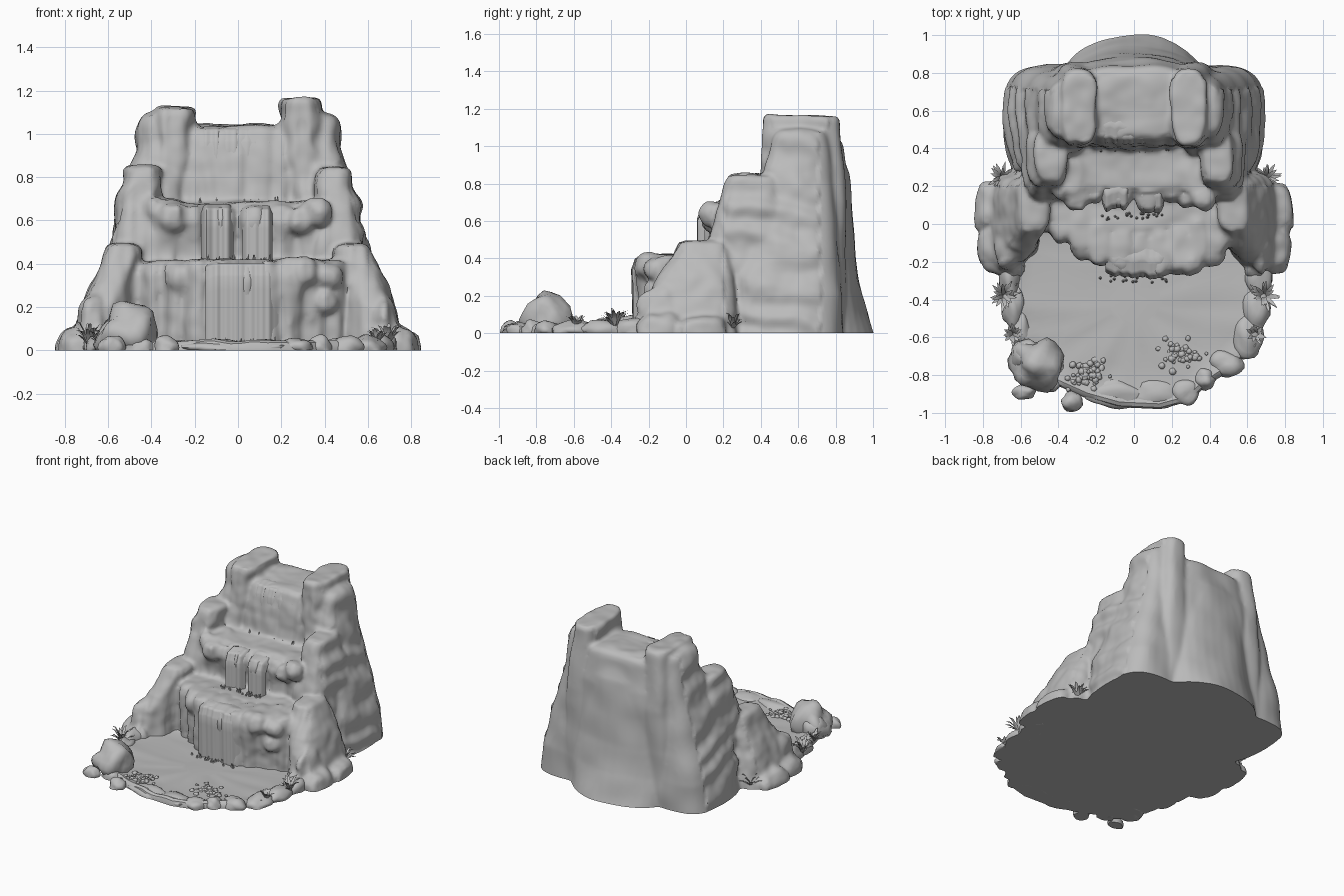
import bpy, bmesh, math, random
from mathutils import Vector, noise

if "Cube" in bpy.data.objects:
    bpy.data.objects.remove(bpy.data.objects["Cube"])

random.seed(4)
stone = bpy.data.materials.new("stone grey")
stone.diffuse_color = (0.5, 0.5, 0.5, 1)
stone.use_nodes = True
stone.node_tree.nodes["Principled BSDF"].inputs["Base Color"].default_value = stone.diffuse_color


def finish(bm, name, angle=40):
    bmesh.ops.recalc_face_normals(bm, faces=bm.faces)
    me = bpy.data.meshes.new(name)
    bm.to_mesh(me)
    bm.free()
    ob = bpy.data.objects.new(name, me)
    bpy.context.collection.objects.link(ob)
    me.materials.append(stone)
    bpy.ops.object.select_all(action='DESELECT')
    ob.select_set(True)
    bpy.context.view_layer.objects.active = ob
    bpy.ops.object.shade_smooth_by_angle(angle=math.radians(angle))
    return ob


def column(bm, keys, flip=1, r=0.04, power=3.0, n=32):
    """Closed loft through rings (z, cx, cy, rx, ry) with a rounded top."""
    z, cx, cy, rx, ry = keys[-1]
    keys = list(keys[:-1]) + [(z - r, cx, cy, rx, ry),
                              (z - r * .3, cx, cy, rx - r * .3, ry - r * .3),
                              (z, cx, cy, rx - r, ry - r)]
    rings = []
    for z, cx, cy, rx, ry in keys:
        ring = []
        for i in range(n):
            a = math.tau * i / n
            c, s = math.cos(a), math.sin(a)
            px = math.copysign(abs(c) ** (2 / power), c) * rx
            py = math.copysign(abs(s) ** (2 / power), s) * ry
            ring.append(bm.verts.new((flip * (cx + px), cy + py, z)))
        rings.append(ring)
    for lo, hi in zip(rings, rings[1:]):
        for i in range(n):
            j = (i + 1) % n
            bm.faces.new((lo[i], lo[j], hi[j], hi[i]))
    bm.faces.new(rings[0][::-1])
    bm.faces.new(rings[-1])


def blob(bm, c, r, rough=0.18, sub=3):
    """Lumpy stone."""
    seed = Vector((random.random(), random.random(), random.random())) * 20
    for v in bmesh.ops.create_icosphere(bm, subdivisions=sub, radius=1)["verts"]:
        k = 1 + rough * noise.noise(v.co * 1.4 + seed)
        v.co = Vector([c[i] + v.co[i] * r[i] * k for i in range(3)])


# Cliff: tiers, pillars and side rocks merged into one mass
B = -0.06
bm = bmesh.new()
column(bm, [(B, 0, .60, .45, .28), (.4, 0, .62, .42, .25), (.8, 0, .635, .40, .235),
            (1.035, 0, .64, .36, .20)], power=3)
column(bm, [(B, 0, .72, .40, .30), (.06, 0, .72, .39, .265), (.2, 0, .72, .38, .225), (.4, 0, .72, .37, .19),
            (.85, 0, .71, .34, .165), (1.04, 0, .68, .30, .15)], power=2)
column(bm, [(B, 0, .35, .54, .24), (.45, 0, .36, .48, .21), (.685, 0, .36, .42, .20)])
column(bm, [(B, 0, .20, .64, .28), (.25, 0, .20, .60, .27), (.41, 0, .20, .56, .26)])
# twin pillars beside the top fall
column(bm, [(B, -.33, .62, .14, .22), (.7, -.32, .63, .115, .23), (1.0, -.30, .62, .10, .21),
            (1.125, -.29, .62, .10, .20)], r=.03)
column(bm, [(B, .33, .62, .14, .22), (.7, .32, .63, .115, .23), (1.0, .30, .62, .10, .22),
            (1.165, .29, .62, .10, .21)], r=.03)
for s in (-1, 1):
    # high shoulder
    column(bm, [(B, .46, .54, .24, .30), (.2, .45, .55, .22, .29), (.5, .41, .56, .18, .25),
                (.8, .36, .59, .145, .20), (1.09, .35, .61, .105, .15)], s)
    column(bm, [(B, .50, .52, .19, .30), (.25, .47, .52, .19, .28), (.48, .45, .54, .16, .26)], s)
    # middle side rock
    column(bm, [(B, .48, .36, .15, .20), (.5, .47, .34, .11, .18), (.66, .47, .34, .10, .17),
                (.85, .44, .35, .09, .14)], s)
    column(bm, [(B, .46, .24, .15, .16), (.5, .45, .25, .12, .12), (.69, .45, .26, .10, .10)], s)
    # lower side wall
    column(bm, [(B, .63, .04, .15, .24), (.12, .62, .04, .13, .23), (.3, .59, .05, .10, .20),
                (.49, .53, .09, .085, .14)], s)
    column(bm, [(B, .65, -.10, .11, .15), (.2, .63, -.08, .085, .13), (.39, .57, -.02, .07, .09)], s)
    # foot boulders
    blob(bm, (.76 * s, .08, .005), (.095, .155, .10))
    blob(bm, (.73 * s, -.13, .01), (.105, .14, .11))
    blob(bm, (.67 * s, -.13, .10), (.075, .13, .17))
    blob(bm, (.64 * s, -.24, .02), (.06, .06, .09))
# scalloped lip of the lower tier: x, front y, half width, top
for x, y, w, t in [(-.50, -.06, .08, .41), (-.38, -.11, .08, .41), (-.28, -.17, .075, .415), (-.18, -.23, .075, .42),
                   (-.07, -.27, .08, .415), (.04, -.285, .07, .41), (.14, -.285, .07, .42), (.24, -.265, .075, .43),
                   (.34, -.22, .075, .425), (.44, -.17, .075, .42), (.53, -.12, .07, .40)]:
    column(bm, [(B, x, y + .18, w, .15), (.2, x, y + .16, w, .15), (.34, x, y + .14, w, .14),
                (t, x, y + .14, w, .13)], power=2.3, n=20)
# scalloped lip of the middle tier
for x, y, w, t in [(-.33, .11, .085, .70), (-.21, .11, .08, .67), (-.08, .08, .08, .67),
                   (.08, .06, .08, .665), (.20, .11, .075, .67), (.33, .13, .08, .69)]:
    column(bm, [(.2, x, y + .18, w, .14), (.5, x, y + .16, w, .14), (.6, x, y + .14, w, .14),
                (t, x, y + .14, w, .13)], power=2.3, n=20)
# jutting knobs
for x, y, z, r in [(-.30, .14, .62, .08), (-.39, .18, .66, .06), (.36, .14, .64, .07), (.28, .14, .60, .06),
                   (.41, -.15, .34, .075), (.39, -.16, .23, .065), (.30, -.19, .36, .08),
                   (-.27, -.12, .33, .08)]:
    blob(bm, (x, y, z), (r, r, r * .95))
raw = finish(bm, "cliff_blocks")
mod = raw.modifiers.new("merge", 'REMESH')
mod.mode = 'VOXEL'
mod.voxel_size = 0.0145
mod = raw.modifiers.new("soften", 'SMOOTH')
mod.factor, mod.iterations = 0.5, 5
dg = bpy.context.evaluated_depsgraph_get()
bm = bmesh.new()
bm.from_object(raw, dg)
bpy.data.objects.remove(raw)
bm.normal_update()
# weathering: lumps, strata on the sides, grooves on the front
for v, nrm in [(v, v.normal.copy()) for v in bm.verts]:
    p = v.co
    back = nrm.y > .3 and p.y > .7
    d = .014 * noise.noise(p * 5)
    if not back:
        d += .006 * noise.noise(p * 14)
        if p.y > .2:
            d += .009 * abs(nrm.x) * math.sin(p.z * 34 + p.y * 9 + 3 * noise.noise(p * 3))
    if nrm.y < -.4:
        d += .010 * noise.noise(Vector((p.x * 22, p.y * 3, p.z * 3)))
    v.co = p + nrm * d
geom = bm.verts[:] + bm.edges[:] + bm.faces[:]
bmesh.ops.bisect_plane(bm, geom=geom, plane_co=(0, 0, 0), plane_no=(0, 0, -1), clear_outer=True)
bmesh.ops.holes_fill(bm, edges=[e for e in bm.edges if e.is_boundary], sides=0)
finish(bm, "cliff", 50)

# Pool floor: rounded slab with gentle ripples
edge = [(.66, .0), (.70, -.35), (.70, -.50), (.62, -.65), (.52, -.77), (.38, -.86), (.29, -.94), (.14, -.98),
        (-.08, -.97), (-.26, -.92), (-.44, -.84), (-.60, -.72), (-.61, -.60), (-.67, -.40), (-.66, .0)]
bm = bmesh.new()
mid, rows = Vector((0, -.42)), []
for k, z in [(1, 0), (1, .012), (.985, .035), (.95, .045), (.90, .036), (.8, .027), (.6, .028), (.4, .03), (.2, .03)]:
    row = []
    for a, b in zip(edge, edge[1:] + edge[:1]):
        for t in range(5):
            q = mid + (Vector(a).lerp(Vector(b), t / 5) - mid) * k
            w = .014 * noise.noise(Vector((q.x * 8, q.y * 8, 2))) if z > .02 else 0
            row.append(bm.verts.new((q.x, q.y, z + w)))
    rows.append(row)
n = len(rows[0])
for lo, hi in zip(rows, rows[1:]):
    for i in range(n):
        bm.faces.new((lo[i], lo[(i + 1) % n], hi[(i + 1) % n], hi[i]))
bm.faces.new(rows[0][::-1])
bm.faces.new(rows[-1])
finish(bm, "pool_floor")

# Boulders and flat stones round the rim
bm = bmesh.new()
blob(bm, (-.51, -.74, .07), (.135, .125, .145), .35)
blob(bm, (-.57, -.70, .04), (.08, .09, .10), .2)
for x, y, rx, ry, rz in [(-.58, -.89, .06, .04, .06), (-.33, -.94, .055, .055, .055), (-.45, -.84, .07, .05, .045),
                         (.12, -.90, .13, .08, .035), (-.10, -.90, .15, .08, .035), (.27, -.89, .08, .07, .045),
                         (.38, -.82, .055, .06, .06), (.49, -.74, .09, .07, .055), (.60, -.60, .08, .12, .055),
                         (.65, -.44, .07, .13, .06), (.66, -.28, .07, .12, .08), (-.60, -.56, .05, .10, .05),
                         (-.64, -.43, .06, .12, .06), (-.66, -.28, .06, .12, .08)]:
    blob(bm, (x, y, .012), (rx, ry, rz), .25, 3)
for v in bm.verts:
    v.co.z = max(v.co.z, 0)
finish(bm, "rim_stones", 50)

# Gravel patches in the pool
bm = bmesh.new()
for cx, cy in [(-.25, -.79), (.25, -.69)]:
    for _ in range(60):
        r = random.uniform(.010, .022)
        x, y = random.gauss(cx, .042), random.gauss(cy, .036)
        blob(bm, (x, y, .030), (r, r, r * .8), .3, 1)
finish(bm, "gravel", 60)


def waterfall(name, x0, x1, path, nx=48):
    """Rippled sheet following a (y, z) path over a lip, its rims sunk in the rock."""
    bm = bmesh.new()
    pts = []
    for (ya, za), (yb, zb) in zip(path, path[1:]):
        pts += [(ya + (yb - ya) * t / 5, za + (zb - za) * t / 5) for t in range(5)]
    pts.append(path[-1])
    grid = []
    for i in range(nx + 1):
        x = x0 + (x1 - x0) * i / nx
        dip = .035 * max(0, 1 - min(i, nx - i) / nx * 6) ** 1.5
        rip = .022 * noise.noise(Vector((x * 17, path[0][1] * 9, 0)))
        rip += .008 * noise.noise(Vector((x * 45, 1, 3)))
        grid.append([bm.verts.new((x, y + dip + rip, z - dip * .6)) for y, z in pts])
    for a, b in zip(grid, grid[1:]):
        for j in range(len(pts) - 1):
            bm.faces.new((a[j], b[j], b[j + 1], a[j + 1]))
    finish(bm, name, 60)


waterfall("upper_fall", -.21, .20, [(.62, 1.01), (.52, 1.035), (.455, 1.02), (.428, .96), (.41, .68)])
waterfall("middle_fall_left", -.17, -.02, [(.26, .655), (.17, .675), (.10, .655), (.078, .60), (.078, .41)], 24)
waterfall("middle_fall_right", .02, .16, [(.26, .65), (.15, .67), (.08, .65), (.058, .60), (.058, .41)], 24)
waterfall("lower_fall", -.15, .19, [(-.06, .39), (-.19, .42), (-.262, .40), (-.283, .34), (-.275, .03)])

# Splash spikes at the foot of each fall
bm = bmesh.new()
for y, z, w in [(.40, .68, .20), (.04, .41, .17), (-.29, .03, .18)]:
    for _ in range(20):
        x, h = random.uniform(-w, w), random.uniform(.012, .035)
        cone = bmesh.ops.create_cone(bm, cap_ends=True, segments=6, radius1=.008, radius2=.001, depth=h)["verts"]
        bmesh.ops.translate(bm, verts=cone, vec=(x, y + random.uniform(-.02, .02), z + h / 2))
finish(bm, "splash")

# Leaf tufts
bm = bmesh.new()
for x, y, size in [(.70, .245, .09), (.69, -.38, .10), (.64, -.585, .07)]:
    for s in (-1, 1):
        for i in range(20):
            a = i * 2.4 + random.uniform(-.2, .2)
            reach = size * random.uniform(.5, 1.0)
            high = size * random.uniform(.6, 1.5) * (1.2 - .5 * reach / size)
            d, side = Vector((math.cos(a), math.sin(a), 0)), Vector((-math.sin(a), math.cos(a), 0))
            root, pairs = Vector((s * x, y, .02)), []
            for t, w in [(0, .007), (.35, .011), (.7, .008), (1, .001)]:
                c = root + d * reach * t + Vector((0, 0, high * (1.9 * t - 1.0 * t * t)))
                pairs.append([bm.verts.new(c - side * w), bm.verts.new(c + side * w)])
            for p, q in zip(pairs, pairs[1:]):
                bm.faces.new((p[0], p[1], q[1], q[0]))
finish(bm, "leaf_tufts")
